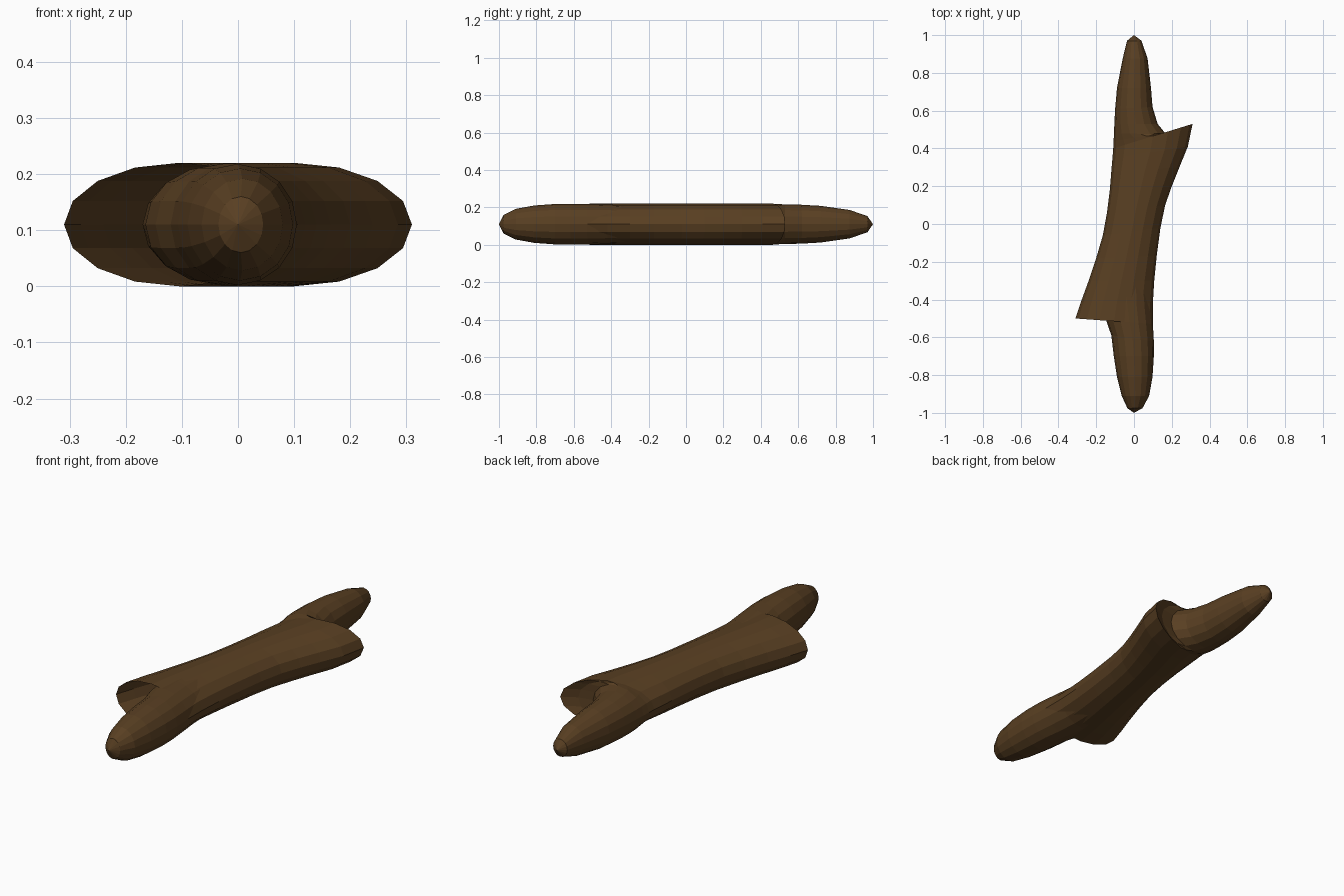
import bpy, bmesh, math

SIDES = 16
MID = 0.11  # height of the centre line

bark = bpy.data.materials.new("bark")
bark.diffuse_color = (0.1, 0.05, 0.016, 1)


def loft(name, rings, tip):
    """Skin elliptical rings given as (left x, left y, right x, right y, half height), closed at tip."""
    bm = bmesh.new()
    loops = []
    for xl, yl, xr, yr, h in rings:
        loop = []
        for i in range(SIDES):
            a = 2 * math.pi * i / SIDES
            t = 0.5 + 0.5 * math.cos(a)
            loop.append(bm.verts.new((xl + (xr - xl) * t, yl + (yr - yl) * t,
                                      MID + h * math.sin(a))))
        loops.append(loop)
    for a, b in zip(loops, loops[1:]):
        for i in range(SIDES):
            j = (i + 1) % SIDES
            bm.faces.new((a[i], a[j], b[j], b[i]))
    end = bm.verts.new((0, tip, MID))
    for i in range(SIDES):
        bm.faces.new((loops[-1][i], loops[-1][(i + 1) % SIDES], end))
    # rings run along y, so wind the faces outward by direction of travel
    if tip > 0:
        bmesh.ops.reverse_faces(bm, faces=bm.faces[:])
    me = bpy.data.meshes.new(name)
    bm.normal_update()
    bm.to_mesh(me)
    bm.free()
    me.materials.append(bark)
    ob = bpy.data.objects.new(name, me)
    bpy.context.collection.objects.link(ob)
    return ob


# trunk: open flared end at the front, forked stub, then the back tip
trunk = loft("trunk", [
    (-0.31, -0.50, 0.10, -0.53, 0.11),
    (-0.28, -0.41, 0.10, -0.42, 0.11),
    (-0.24, -0.30, 0.107, -0.30, 0.11),
    (-0.20, -0.18, 0.12, -0.17, 0.11),
    (-0.165, -0.06, 0.14, -0.02, 0.11),
    (-0.143, 0.06, 0.165, 0.10, 0.11),
    (-0.128, 0.18, 0.20, 0.20, 0.11),
    (-0.12, 0.28, 0.24, 0.30, 0.11),
    (-0.114, 0.35, 0.285, 0.41, 0.11),
    (-0.11, 0.40, 0.31, 0.53, 0.11),
    (-0.108, 0.44, 0.24, 0.49, 0.109),
    (-0.106, 0.48, 0.17, 0.475, 0.108),
    (-0.104, 0.53, 0.125, 0.53, 0.106),
    (-0.10, 0.61, 0.098, 0.62, 0.104),
    (-0.09, 0.72, 0.09, 0.72, 0.098),
    (-0.06, 0.875, 0.072, 0.875, 0.076),
    (-0.037, 0.97, 0.04, 0.97, 0.043),
], 1.0)

# front branch growing out of the open end
front_branch = loft("front_branch", [
    (-0.17, -0.22, 0.09, -0.22, 0.10),
    (-0.165, -0.42, 0.092, -0.42, 0.106),
    (-0.147, -0.51, 0.10, -0.53, 0.109),
    (-0.12, -0.59, 0.105, -0.62, 0.109),
    (-0.107, -0.70, 0.105, -0.70, 0.108),
    (-0.09, -0.81, 0.098, -0.81, 0.10),
    (-0.065, -0.91, 0.08, -0.91, 0.082),
    (-0.035, -0.975, 0.045, -0.975, 0.05),
], -1.0)
